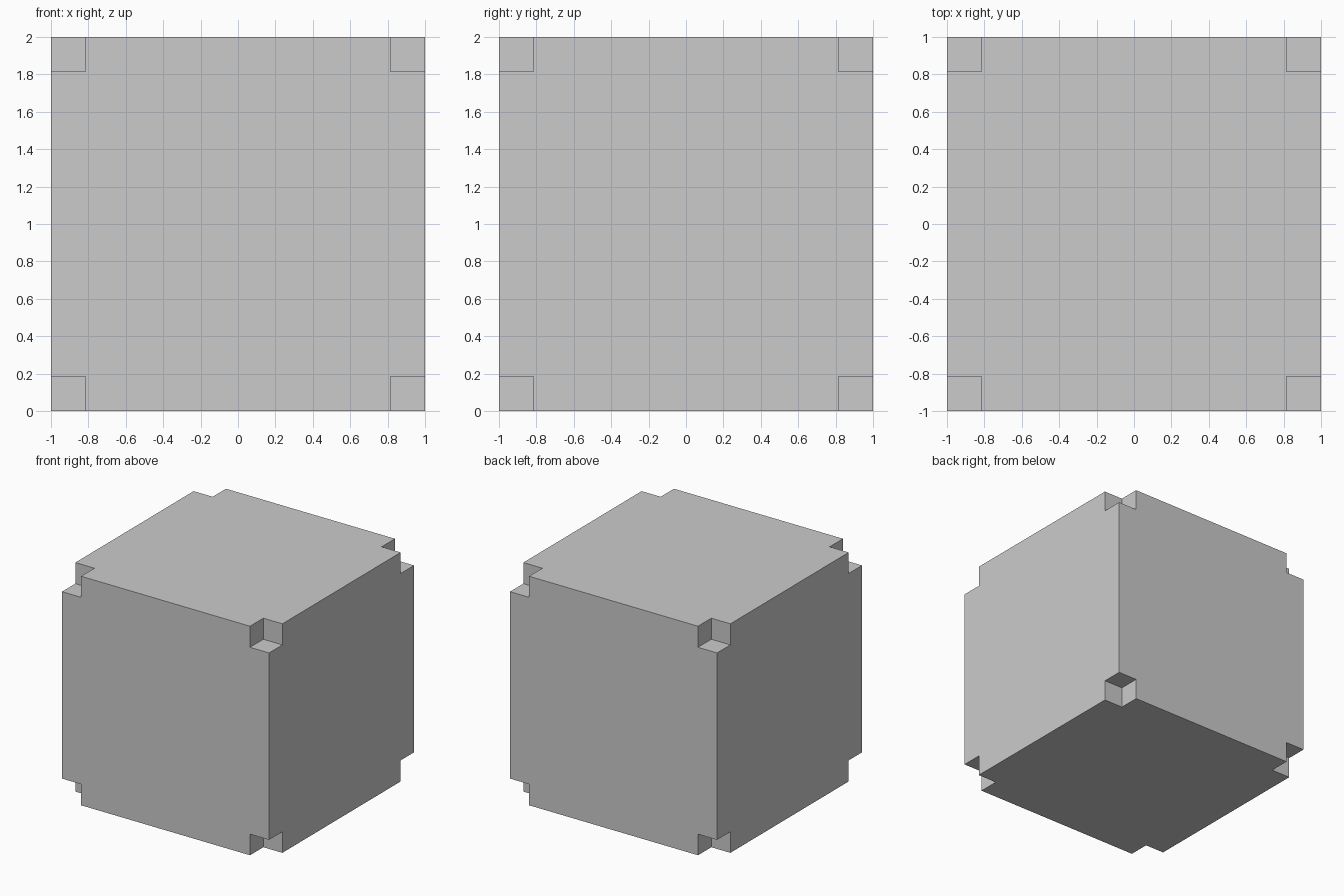
import bpy
import bmesh
from itertools import product
from mathutils import Matrix, Vector

if "Cube" in bpy.data.objects:
    bpy.data.objects.remove(bpy.data.objects["Cube"])

SIZE = 2.0
NOTCH = 0.184


def box_object(name, boxes):
    """One object made of axis-aligned cubes given as (centre, edge length)."""
    bm = bmesh.new()
    for centre, edge in boxes:
        bmesh.ops.create_cube(bm, size=edge, matrix=Matrix.Translation(centre))
    mesh = bpy.data.meshes.new(name)
    bm.to_mesh(mesh)
    bm.free()
    obj = bpy.data.objects.new(name, mesh)
    bpy.context.collection.objects.link(obj)
    return obj


# Main block
middle = Vector((0, 0, SIZE / 2))
block = box_object("notched_block", [(middle, SIZE)])

# Cubes centred on all eight corners cut a square notch out of each
corners = [middle + Vector(s) * SIZE / 2 for s in product((-1, 1), repeat=3)]
cutter = box_object("corner_cutter", [(c, 2 * NOTCH) for c in corners])
cutter.hide_render = True

cut = block.modifiers.new("corner_notches", 'BOOLEAN')
cut.operation = 'DIFFERENCE'
cut.solver = 'EXACT'
cut.object = cutter

# Apply the cut and drop the helper
bpy.context.view_layer.objects.active = block
block.select_set(True)
bpy.ops.object.modifier_apply(modifier=cut.name)
bpy.data.objects.remove(cutter)
